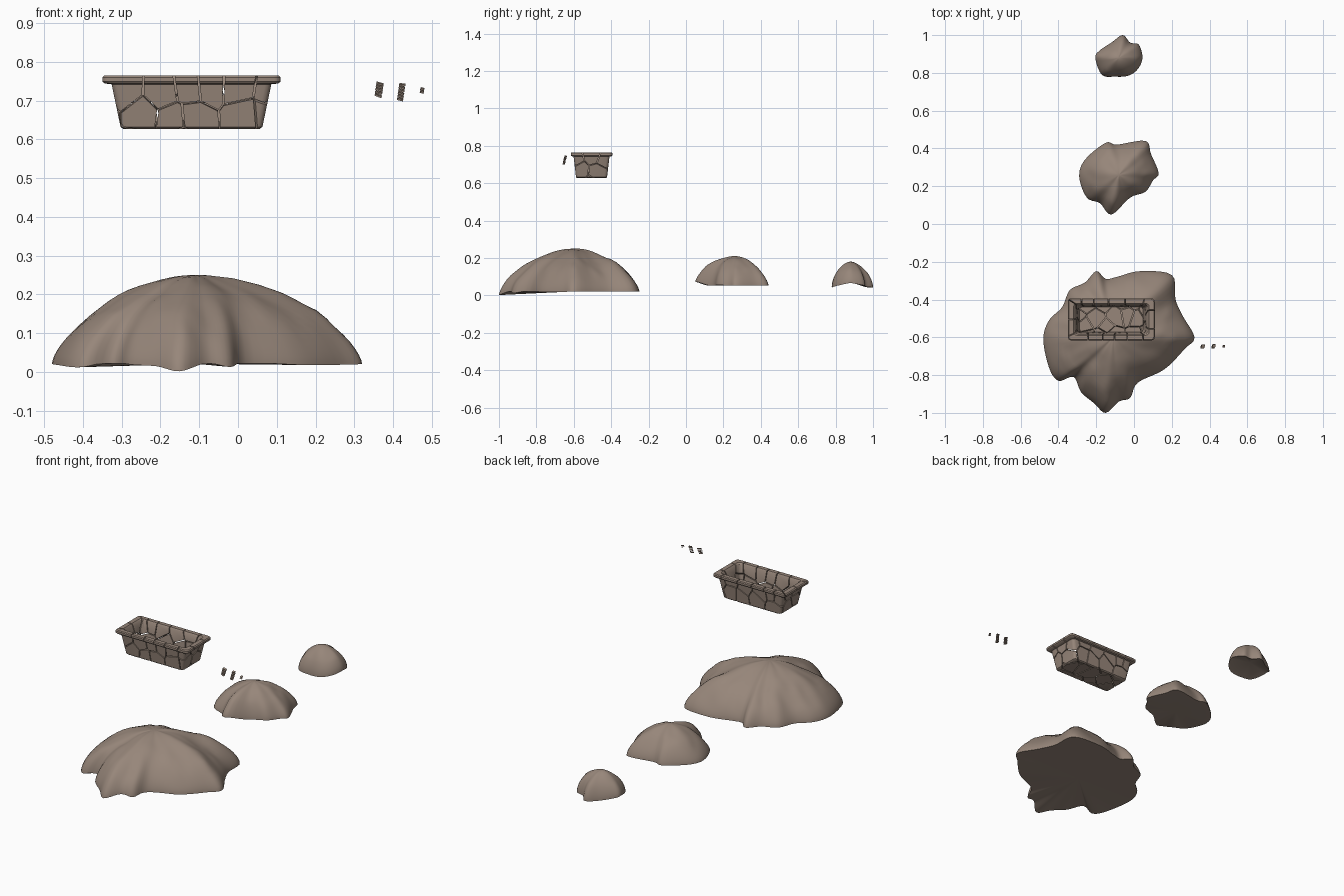
import bpy, bmesh, math, random
from mathutils import Vector, Matrix, noise

random.seed(7)
cube = bpy.data.objects.get("Cube")
if cube:
    bpy.data.objects.remove(cube, do_unlink=True)

clay = bpy.data.materials.new("clay brown")
clay.use_nodes = True
CLAY = (0.31, 0.24, 0.195, 1)
clay.diffuse_color = CLAY
clay.node_tree.nodes["Principled BSDF"].inputs["Base Color"].default_value = CLAY


def finish(bm, name, angle):
    """Turn a bmesh into a named object with smooth shading and sharp edges."""
    bmesh.ops.recalc_face_normals(bm, faces=bm.faces[:])
    for f in bm.faces:
        f.smooth = True
    mesh = bpy.data.meshes.new(name)
    bm.to_mesh(mesh)
    bm.free()
    mesh.set_sharp_from_angle(angle=math.radians(angle))
    mesh.materials.append(clay)
    bpy.context.scene.collection.objects.link(bpy.data.objects.new(name, mesh))


def bridge(bm, rings):
    for a, b in zip(rings, rings[1:]):
        n = len(a)
        for i in range(n):
            bm.faces.new((a[i], a[(i + 1) % n], b[(i + 1) % n], b[i]))


def smooth_outline(points, steps=5):
    """Closed Catmull-Rom curve through the outline points."""
    pts = [Vector(p) for p in points]
    n, out = len(pts), []
    for i in range(n):
        a, b, c, d = (pts[(i + k) % n] for k in (-1, 0, 1, 2))
        for s in range(steps):
            t = s / steps
            out.append(0.5 * (2 * b + (c - a) * t + (2 * a - 5 * b + 4 * c - d) * t ** 2
                              + (3 * b - 3 * c + d - a) * t ** 3))
    return out


def mound(name, outline, peak, base, power, droop, arch=0.0, rough=0.02):
    """Lumpy dome: lobes at the rim fade towards a rounded peak."""
    rim = smooth_outline(outline)
    n, span, count = len(rim), 9, 18
    soft = [sum((rim[(i + k) % n] for k in range(-span, span + 1)), Vector((0, 0)))
            / (2 * span + 1) for i in range(n)]
    top = Vector(peak)
    centre = top.xy
    bm = bmesh.new()
    rings = []
    for r in range(count):
        t = math.sin(math.pi / 2 * (1 - r / count))
        ring = []
        for edge, mild in zip(rim, soft):
            p = centre + (mild.lerp(edge, t ** 2) - centre) * t
            lobe = (edge - centre).length - (mild - centre).length
            front = max(0, -(edge - centre).normalized().y)
            low = base - droop * front * max(0, min(1, lobe * 20))
            low -= arch * abs((edge - centre).normalized().y)
            rise = (1 - t ** 1.7) ** power
            lump = noise.noise(Vector((p.x, p.y, base)) * 8) * rough
            lump += noise.noise(Vector((p.x, p.y, 3)) * 19) * rough * 0.4
            z = low + (top.z - low) * rise + (lump + lobe * 0.3) * min(1, rise * 2) * t
            ring.append(bm.verts.new((p.x, p.y, z)))
        rings.append(ring)
    bridge(bm, rings)
    tip = bm.verts.new(top)
    under = bm.verts.new((centre.x, centre.y, base + arch * 0.6))
    for ring, cap in ((rings[-1], tip), (rings[0], under)):
        for i in range(n):
            bm.faces.new((ring[i], ring[(i + 1) % n], cap))
    finish(bm, name, 55)


# Three mounds, from large in front to small at the back
mound("large_mound",
      [(-.2, -.25), (-.15, -.29), (-.09, -.28), (.03, -.25), (.2, -.27), (.22, -.4),
       (.26, -.49), (.32, -.6), (.27, -.66), (.16, -.77), (.02, -.84), (-.02, -.92),
       (-.08, -.94), (-.15, -1), (-.21, -.95), (-.28, -.89), (-.32, -.81), (-.4, -.83),
       (-.45, -.76), (-.48, -.61), (-.45, -.51), (-.38, -.44), (-.34, -.35), (-.26, -.31)],
      (-.11, -.6, .25), .021, .65, .021)
mound("medium_mound",
      [(-.15, .43), (-.09, .42), (.06, .44), (.09, .37), (.13, .27), (.1, .23),
       (.06, .17), (-.02, .14), (-.12, .05), (-.18, .11), (-.25, .14), (-.29, .25),
       (-.26, .34)],
      (-.08, .26, .21), .052, .65, -.02)
mound("small_mound",
      [(-.06, 1), (-.02, .96), (.025, .95), (.045, .88), (.02, .82), (-.03, .785),
       (-.1, .78), (-.17, .79), (-.205, .88), (-.18, .92), (-.12, .96)],
      (-.08, .88, .18), .067, .55, 0, arch=.025, rough=.01)


# Planter: rounded rectangles lofted from the underside, over the lip, to the inner floor
CENTRE = Vector((-.12, -.505, 0))
PROFILE = [(.176, .077, .627), (.183, .083, .632), (.206, .096, .742), (.224, .107, .744),
           (.23, .111, .749), (.23, .111, .76), (.225, .107, .765), (.2, .084, .765),
           (.193, .078, .758), (.168, .066, .646)]


def rounded_ring(bm, hx, hy, z, radius=.016):
    ring = []
    for q, (sx, sy) in enumerate(((1, 1), (-1, 1), (-1, -1), (1, -1))):
        for k in range(4):
            a = math.pi / 2 * (q + k / 3)
            ring.append(bm.verts.new(CENTRE + Vector((
                sx * (hx - radius) + radius * math.cos(a),
                sy * (hy - radius) + radius * math.sin(a), z))))
    return ring


shell = bmesh.new()
loops = [rounded_ring(shell, *row) for row in PROFILE]
bridge(shell, loops)
shell.faces.new(loops[0])
shell.faces.new(loops[-1])
bmesh.ops.recalc_face_normals(shell, faces=shell.faces[:])


# Shard centres spread around the walls and over the floor
def wall_point(u, hx, hy, z):
    d = (u % 1) * 4 * (hx + hy)
    for length, start, step in ((2 * hx, (-hx, -hy), (1, 0)), (2 * hy, (hx, -hy), (0, 1)),
                                (2 * hx, (hx, hy), (-1, 0)), (2 * hy, (-hx, hy), (0, -1))):
        if d <= length:
            return CENTRE + Vector((start[0] + step[0] * d, start[1] + step[1] * d, z))
        d -= length
    return CENTRE + Vector((-hx, -hy, z))


seeds = []
for count, hx, hy, z in ((15, .203, .092, .735), (12, .183, .08, .67)):
    for i in range(count):
        u = (i + random.uniform(.1, .9)) / count
        seeds.append(wall_point(u, hx, hy, z + random.uniform(-.018, .018)))
for i in range(6):
    seeds.append(CENTRE + Vector((-.14 + .056 * i, random.uniform(-.05, .05), .635)))

# Cut the shell into shards with narrow open cracks between them
GAP = .0045
for i, seed in enumerate(seeds):
    shard = shell.copy()
    for j, other in enumerate(seeds):
        if i == j or not shard.faces:
            continue
        normal = (other - seed).normalized()
        cut = bmesh.ops.bisect_plane(
            shard, geom=shard.verts[:] + shard.edges[:] + shard.faces[:],
            plane_co=(seed + other) / 2 - normal * GAP / 2, plane_no=normal,
            clear_outer=True, dist=1e-6)
        edges = [e for e in cut["geom_cut"]
                 if isinstance(e, bmesh.types.BMEdge) and e.is_boundary]
        if edges:
            bmesh.ops.triangle_fill(shard, use_beauty=True, edges=edges, normal=normal)
    if shard.faces:
        finish(shard, f"planter_shard_{i + 1}", 35)
    else:
        shard.free()
shell.free()

# Small floating stacks of clay flakes
for name, x, z, flakes, width in (("left_flakes", .364, .728, 5, .019),
                                  ("middle_flakes", .421, .722, 6, .016),
                                  ("right_flakes", .475, .726, 2, .01)):
    bm = bmesh.new()
    for k in range(flakes):
        lift = (k - (flakes - 1) / 2) * .0075
        size = Matrix.Diagonal((width, .011, .0045, 1))
        tilt = Matrix.Rotation(random.uniform(.1, .4), 4, 'Y') @ Matrix.Rotation(.3, 4, 'X')
        place = Matrix.Translation((x + lift * .15, -.648 + lift * .3, z + lift))
        bmesh.ops.create_cube(bm, size=1, matrix=place @ tilt @ size)
    finish(bm, name, 30)
